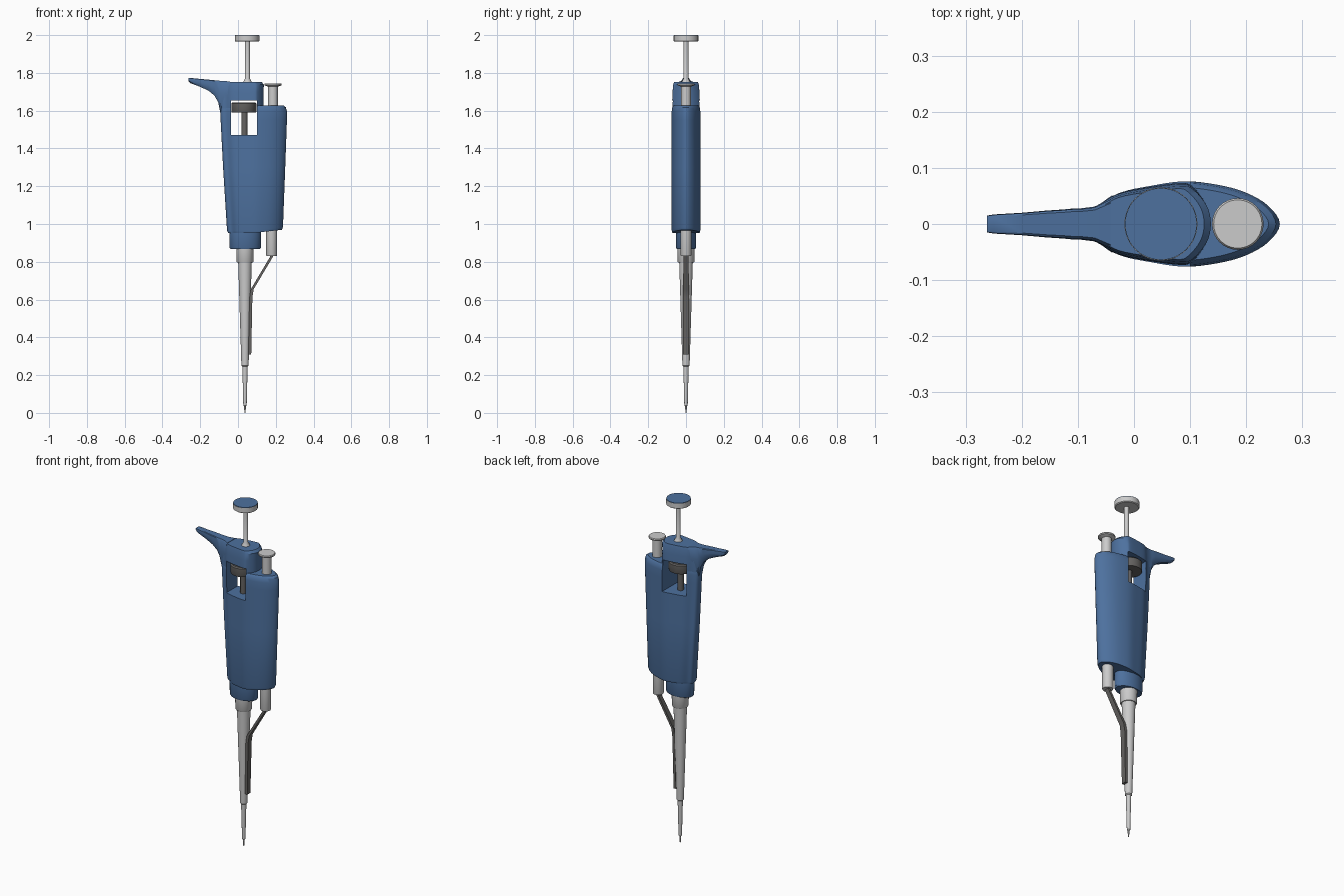
import bpy, bmesh, math
from mathutils import Vector

if "Cube" in bpy.data.objects:
    bpy.data.objects.remove(bpy.data.objects["Cube"])


def material(name, rgb):
    m = bpy.data.materials.new(name)
    m.diffuse_color = (*rgb, 1)
    m.use_nodes = True
    m.node_tree.nodes["Principled BSDF"].inputs["Base Color"].default_value = m.diffuse_color
    return m


BLUE = material("blue_plastic", (0.075, 0.165, 0.345))
DARK = material("dark_grey", (0.13, 0.125, 0.12))


def smooth(ob):
    bpy.ops.object.select_all(action='DESELECT')
    ob.select_set(True)
    bpy.context.view_layer.objects.active = ob
    bpy.ops.object.shade_smooth_by_angle(angle=math.radians(32))


def loft(name, rings, mat=None):
    """Skin a list of equal-length point rings and cap both ends."""
    bm = bmesh.new()
    vs = [[bm.verts.new(p) for p in r] for r in rings]
    n = len(rings[0])
    for a, b in zip(vs, vs[1:]):
        for i in range(n):
            j = (i + 1) % n
            bm.faces.new((a[i], a[j], b[j], b[i]))
    bm.faces.new(vs[0])
    bm.faces.new(vs[-1])
    bmesh.ops.recalc_face_normals(bm, faces=bm.faces)
    me = bpy.data.meshes.new(name)
    bm.to_mesh(me)
    bm.free()
    ob = bpy.data.objects.new(name, me)
    bpy.context.collection.objects.link(ob)
    if mat:
        me.materials.append(mat)
    smooth(ob)
    return ob


def turned(name, x, profile, mat=None, n=32, ysq=1.0):
    """Round part about a vertical axis; profile is (radius, z) pairs."""
    rings = [[(x + r * math.cos(2 * math.pi * i / n), ysq * r * math.sin(2 * math.pi * i / n), z)
              for i in range(n)] for r, z in profile]
    return loft(name, rings, mat)


def outline(half, steps=4):
    """Smooth a half plan outline, then mirror it across y = 0."""
    p = [Vector(q) for q in half]
    p = [Vector((p[1].x, -p[1].y))] + p + [Vector((p[-2].x, -p[-2].y))]
    out = []
    for a, b, c, d in zip(p, p[1:], p[2:], p[3:]):
        for k in range(steps):
            t = k / steps
            out.append(0.5 * (2 * b + (c - a) * t + (2 * a - 5 * b + 4 * c - d) * t * t
                              + (3 * b - a - 3 * c + d) * t ** 3))
    out.append(p[-2])
    return out + [Vector((q.x, -q.y)) for q in out[-2:0:-1]]


def stack(plan, levels):
    """Fit the plan between x0 and x1 at each (z, x0, x1, y scale)."""
    lo, hi = min(q.x for q in plan), max(q.x for q in plan)
    return [[Vector((x0 + (q.x - lo) / (hi - lo) * (x1 - x0), q.y * s, z)) for q in plan]
            for z, x0, x1, s in levels]


# Handle body: tapering teardrop section with a slightly sloped bottom
body_plan = outline([(-0.09, 0), (-0.083, 0.024), (-0.06, 0.034), (-0.025, 0.056), (0.03, 0.068),
                     (0.09, 0.076), (0.15, 0.070), (0.2, 0.056), (0.24, 0.032), (0.26, 0)])
rings = stack(body_plan, [(0.952, -0.052, 0.232, 0.95), (0.965, -0.058, 0.238, 1), (1.3, -0.079, 0.250, 1),
                          (1.55, -0.092, 0.259, 1), (1.595, -0.094, 0.260, 1),
                          (1.618, -0.093, 0.253, 0.96), (1.628, -0.09, 0.24, 0.86)])
for r in rings[:2]:
    for v in r:
        v.z += 0.017 * max(0, (v.x - 0.08) / 0.15)
body = loft("handle_body", rings, BLUE)

# Head above the window
head_plan = outline([(-0.09, 0), (-0.083, 0.024), (-0.06, 0.034), (-0.025, 0.056), (0.03, 0.068),
                     (0.085, 0.075), (0.105, 0.068), (0.128, 0.036), (0.135, 0)])
head = loft("handle_head", stack(head_plan, [(1.57, -0.09, 0.135, 0.975), (1.63, -0.094, 0.135, 0.985),
                                             (1.70, -0.096, 0.135, 0.95), (1.738, -0.096, 0.137, 0.9),
                                             (1.752, -0.09, 0.125, 0.84)]), BLUE)

# Window cut right through body and head
bpy.ops.mesh.primitive_cube_add(size=1, location=(0.031, 0, 1.563))
cutter = bpy.context.object
cutter.scale = (0.138, 0.4, 0.184)
cutter.hide_render = True
for ob in (body, head):
    mod = ob.modifiers.new("window", 'BOOLEAN')
    mod.object = cutter
    mod.operation = 'DIFFERENCE'
    mod.solver = 'EXACT'
    bpy.context.view_layer.objects.active = ob
    bpy.ops.object.modifier_apply(modifier=mod.name)
    smooth(ob)
bpy.data.objects.remove(cutter)

# Finger hook: stations of (x, half width, underside z, top z)
hook = []
for x, w, b, t in [(-0.262, 0.015, 1.757, 1.773), (-0.25, 0.017, 1.745, 1.773), (-0.2, 0.020, 1.726, 1.768),
                   (-0.155, 0.024, 1.705, 1.764), (-0.125, 0.026, 1.68, 1.761), (-0.105, 0.028, 1.645, 1.759),
                   (-0.094, 0.028, 1.59, 1.758), (-0.07, 0.031, 1.59, 1.757), (-0.042, 0.046, 1.59, 1.754)]:
    h = t - b
    half = [(w * 0.5, b), (w * 0.9, b + h * 0.25), (w, b + h * 0.6), (w * 0.95, t - h * 0.05), (w * 0.8, t)]
    hook.append([(x, y, z) for y, z in half] + [(x, -y, z) for y, z in reversed(half)])
loft("finger_hook", hook, BLUE)

# Plunger
turned("plunger_rod", 0.05, [(0.024, 1.745), (0.02, 1.757), (0.013, 1.77), (0.013, 1.97)])
turned("plunger_button", 0.048, [(0.06, 1.965), (0.065, 1.969), (0.065, 1.997)], n=48)
turned("plunger_button_cap", 0.048, [(0.064, 1.994), (0.064, 2.0)], BLUE, n=48)

# Volume wheel and its spindle inside the window
turned("volume_wheel", 0.031, [(0.064, 1.59), (0.066, 1.594), (0.066, 1.638), (0.06, 1.644)], DARK, n=48)
turned("wheel_spindle", 0.034, [(0.016, 1.46), (0.016, 1.6)], DARK)

# Tip ejector: push button, lower sleeve and bent arm
turned("ejector_button", 0.185, [(0.026, 1.6), (0.026, 1.727), (0.045, 1.734), (0.046, 1.74), (0.043, 1.745)])
turned("ejector_sleeve", 0.178, [(0.027, 0.83), (0.029, 0.835), (0.029, 0.99)])
arm = []
for x, z, w in [(0.182, 0.85, 0.013), (0.178, 0.825, 0.013), (0.077, 0.655, 0.016),
                (0.070, 0.61, 0.017), (0.064, 0.31, 0.014)]:
    arm.append([(x - 0.009, -w, z), (x + 0.006, -w, z), (x + 0.006, w, z), (x - 0.009, w, z)])
loft("ejector_arm", arm, DARK)

# Lower collars and tapered shaft with tip
turned("body_collar", 0.038, [(0.078, 0.868), (0.083, 0.875), (0.084, 0.97)], BLUE, ysq=0.64)
turned("shaft_collar", 0.037, [(0.041, 0.795), (0.044, 0.8), (0.046, 0.88)])
turned("shaft", 0.037, [(0.003, 0.0), (0.005, 0.035), (0.009, 0.04), (0.014, 0.245), (0.019, 0.25),
                        (0.036, 0.8)])
